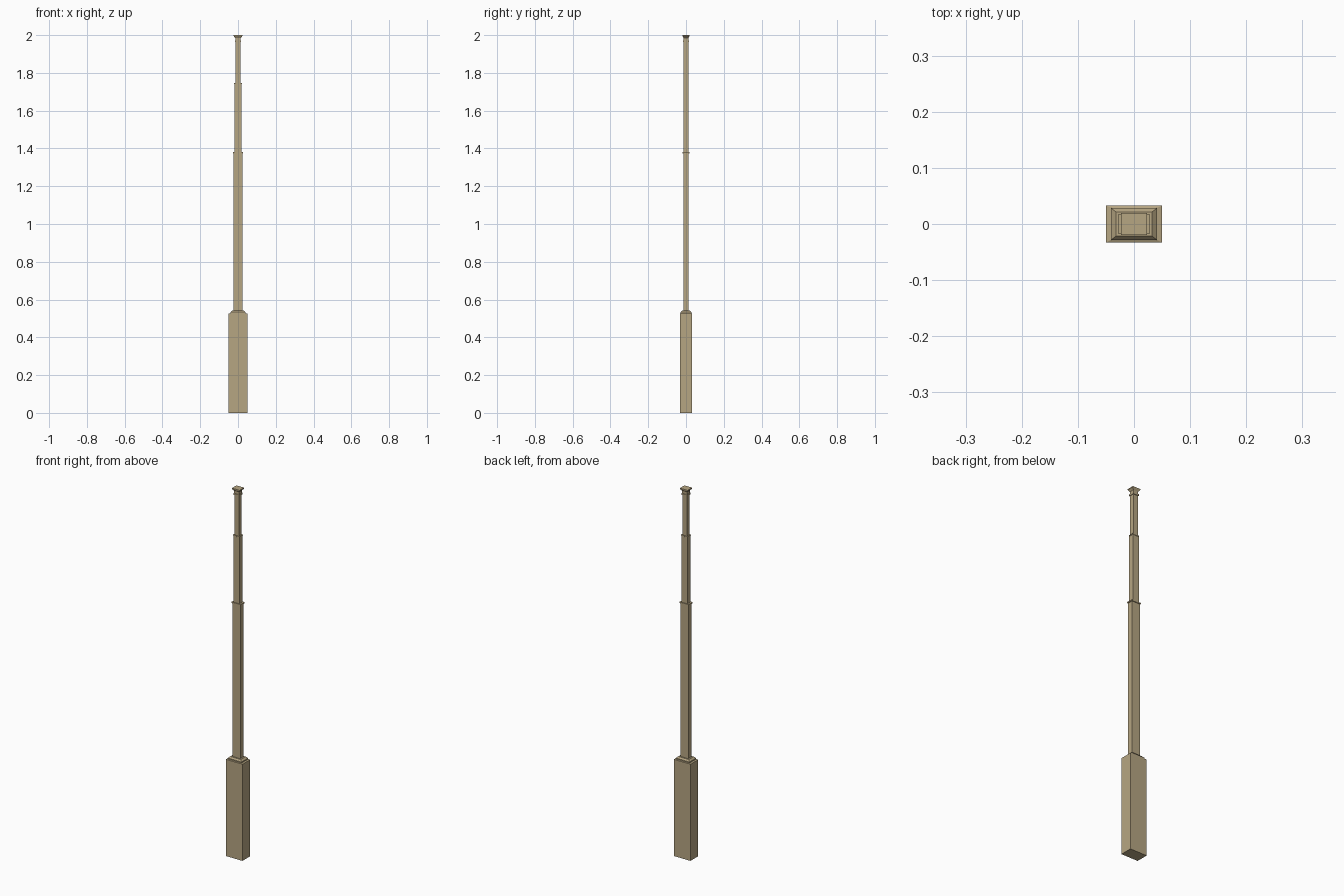
import bpy, bmesh

if "Cube" in bpy.data.objects:
    bpy.data.objects.remove(bpy.data.objects["Cube"])

tan = bpy.data.materials.new("tan stone")
tan.diffuse_color = (0.47, 0.38, 0.225, 1)
tan.use_nodes = True
tan.node_tree.nodes["Principled BSDF"].inputs["Base Color"].default_value = tan.diffuse_color


def stack(name, rings):
    """Rectangular tower part lofted through (half_x, half_y, z) rings."""
    bm = bmesh.new()
    loops = [[bm.verts.new((sx * x, sy * y, z))
              for sx, sy in ((-1, -1), (1, -1), (1, 1), (-1, 1))] for x, y, z in rings]
    for a, b in zip(loops, loops[1:]):
        for i in range(4):
            j = (i + 1) % 4
            bm.faces.new((a[i], a[j], b[j], b[i]))
    bm.faces.new(loops[0][::-1])
    bm.faces.new(loops[-1])
    me = bpy.data.meshes.new(name)
    bm.to_mesh(me)
    bm.free()
    me.materials.append(tan)
    ob = bpy.data.objects.new(name, me)
    bpy.context.collection.objects.link(ob)


# Wide base with stepped shoulder
stack("base", [(.05, .033, 0), (.05, .033, .525), (.041, .0285, .527),
               (.041, .0285, .533), (.032, .0215, .541), (.025, .0155, .541)])
# Lower shaft with thin lip
stack("lower_shaft", [(.024, .0145, .541), (.024, .0145, 1.373),
                      (.0275, .0175, 1.374), (.0275, .0175, 1.38)])
# Middle shaft with thin lip
stack("middle_shaft", [(.0185, .0135, 1.38), (.0185, .0135, 1.74),
                       (.02, .0145, 1.741), (.02, .0145, 1.746)])
# Upper shaft
stack("upper_shaft", [(.0135, .012, 1.746), (.0135, .012, 1.965)])
# Cap: collar, neck and top plate
stack("cap_collar", [(.0165, .0155, 1.963), (.0165, .0155, 1.972)])
stack("cap_neck", [(.0145, .013, 1.972), (.0145, .013, 1.985), (.023, .0195, 1.995)])
stack("cap_plate", [(.023, .0195, 1.995), (.023, .0195, 2.0)])
